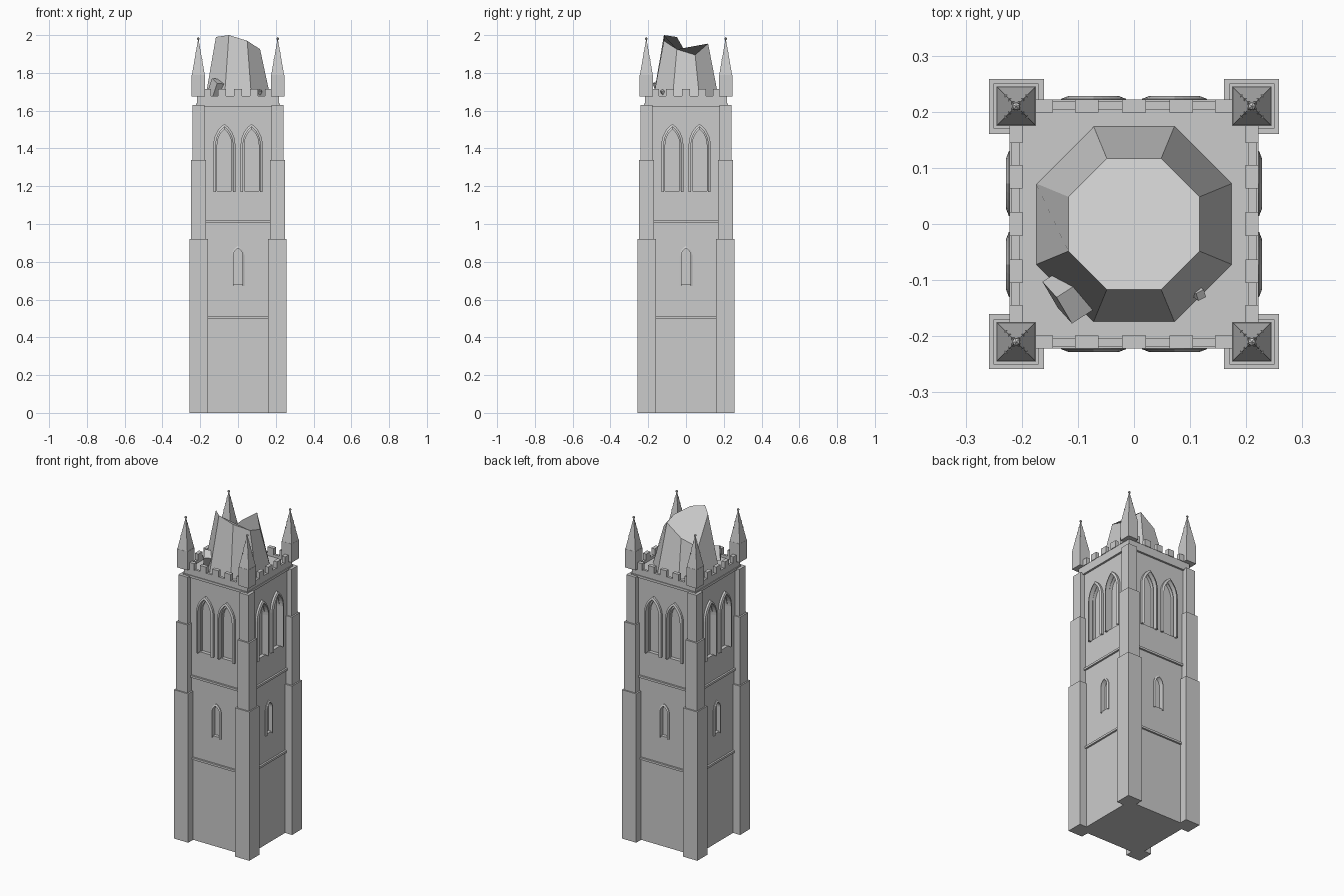
import bpy, bmesh, math
from mathutils import Matrix, Vector

if "Cube" in bpy.data.objects:
    bpy.data.objects.remove(bpy.data.objects["Cube"])

TURNS = [Matrix.Rotation(k * math.pi / 2, 4, 'Z') for k in range(4)]


def finish(name, bm):
    bmesh.ops.recalc_face_normals(bm, faces=bm.faces)
    me = bpy.data.meshes.new(name)
    bm.to_mesh(me)
    bm.free()
    ob = bpy.data.objects.new(name, me)
    bpy.context.collection.objects.link(ob)
    return ob


def box(bm, lo, hi, m=Matrix()):
    lo, hi = Vector(lo), Vector(hi)
    mat = m @ Matrix.Translation((lo + hi) / 2) @ Matrix.Diagonal((*(hi - lo), 1))
    bmesh.ops.create_cube(bm, size=1, matrix=mat)


def cone(bm, sides, r1, r2, z0, z1, m, spin=0):
    mat = m @ Matrix.Translation((0, 0, (z0 + z1) / 2)) @ Matrix.Rotation(spin, 4, 'Z')
    bmesh.ops.create_cone(bm, cap_ends=True, segments=sides, radius1=r1,
                          radius2=r2, depth=z1 - z0, matrix=mat)


def arch(cx, w, z0, zs, h, n=6):
    """Pointed arch outline (x, z), from the lower left round to the lower right."""
    c = (h * h - w * w) / (2 * w)
    r = w + c
    top = math.atan2(h, c)
    right = [(r * math.cos(top * i / n) - c, zs + r * math.sin(top * i / n)) for i in range(n + 1)]
    right = [(w, z0)] + right
    left = [(-x, z) for x, z in right]
    return [(cx + x, z) for x, z in left + right[-2::-1]]


def prism(bm, pts, ya, yb, m):
    a = [bm.verts.new(m @ Vector((x, ya, z))) for x, z in pts]
    b = [bm.verts.new(m @ Vector((x, yb, z))) for x, z in pts]
    bm.faces.new(a)
    bm.faces.new(b[::-1])
    for i in range(len(pts)):
        j = (i + 1) % len(pts)
        bm.faces.new((a[i], b[i], b[j], a[j]))


def band(bm, outer, inner, ya, yb, m):
    """Moulding between two arch outlines, slightly splayed to the wall."""
    rows = [[bm.verts.new(m @ Vector((x, y, z))) for x, z in p]
            for p, y in ((outer, yb), (outer, ya + .005), (inner, ya), (inner, yb))]
    for i in range(len(outer) - 1):
        for k in range(4):
            p, q = rows[k], rows[(k + 1) % 4]
            bm.faces.new((p[i], p[i + 1], q[i + 1], q[i]))
    for i in (0, -1):
        bm.faces.new([r[i] for r in rows])


# Tower body with recessed windows
W = .21
bm = bmesh.new()
box(bm, (-W, -W, 0), (W, W, 1.625))
body = finish("tower_body", bm)

cut, frames = bmesh.new(), bmesh.new()
for m in TURNS:
    for cx in (-.072, .072):
        prism(cut, arch(cx, .045, 1.175, 1.42, .095), -.25, -.188, m)
        band(frames, arch(cx, .058, 1.17, 1.42, .11), arch(cx, .045, 1.17, 1.42, .095), -.228, -.2, m)
        band(frames, arch(cx, .046, 1.17, 1.42, .096), arch(cx, .038, 1.17, 1.42, .082), -.206, -.186, m)
    prism(cut, arch(0, .025, .68, .83, .042), -.25, -.19, m)
    band(frames, arch(0, .034, .672, .83, .053), arch(0, .025, .672, .83, .042), -.219, -.2, m)
cutter = finish("window_cutter", cut)
cutter.hide_render = True
cutter.hide_set(True)
mod = body.modifiers.new("windows", 'BOOLEAN')
mod.operation, mod.solver, mod.object = 'DIFFERENCE', 'EXACT', cutter
finish("window_frames", frames)

# Stepped corner buttresses
bm = bmesh.new()
for m in TURNS:
    for out, inn, z0, z1 in ((.258, .16, 0, .92), (.25, .17, .92, 1.34), (.24, .178, 1.34, 1.63)):
        box(bm, (inn, inn, z0), (out, out, z1), m)
finish("corner_buttresses", bm)

# String courses between buttresses
bm = bmesh.new()
for m in TURNS:
    for z in (.5, 1.005):
        box(bm, (-.172, -.221, z), (.172, -.2, z + .013), m)
finish("string_courses", bm)

# Cornice, roof deck and parapet
bm = bmesh.new()
box(bm, (-.222, -.222, 1.622), (.222, .222, 1.637))
box(bm, (-.205, -.205, 1.637), (.205, .205, 1.66))
for m in TURNS:
    box(bm, (-.218, -.218, 1.637), (.218, -.203, 1.677), m)
finish("parapet", bm)

# Battlements
bm = bmesh.new()
for m in TURNS:
    for x in (-.165, -.084, 0, .084, .165):
        box(bm, (x - .021, -.222, 1.675), (x + .021, -.199, 1.716), m)
finish("battlements", bm)

# Corner pinnacles with crockets and finials
bm = bmesh.new()
for t in TURNS:
    m = t @ Matrix.Translation((.21, .21, 0))
    box(bm, (-.035, -.035, 1.675), (.035, .035, 1.79), m)
    cone(bm, 4, .034 * math.sqrt(2), .003, 1.79, 1.972, m, math.pi / 4)
    cone(bm, 6, .003, .003, 1.965, 1.98, m)
    bmesh.ops.create_icosphere(bm, subdivisions=1, radius=.008,
                               matrix=m @ Matrix.Translation((0, 0, 1.981)))
    for f in (.45, .65, .83):
        d = .034 * (1 - f)
        for sx in (-1, 1):
            for sy in (-1, 1):
                bmesh.ops.create_cube(bm, size=.005, matrix=m @ Matrix.Translation(
                    (sx * d, sy * d, 1.79 + .182 * f)))
finish("pinnacles", bm)

# Broken octagonal spire stump, ragged top heights going round from +x
bm = bmesh.new()
heights = (1.895, 1.955, 1.885, 1.82, 1.99, 2.0, 1.97, 1.925)


def ring(flat, zs):
    r = flat / math.cos(math.pi / 8)
    return [bm.verts.new((r * math.cos((i + .5) * math.pi / 4),
                          r * math.sin((i + .5) * math.pi / 4), z)) for i, z in enumerate(zs)]


low, high = ring(.175, [1.655] * 8), ring(.117, heights)
for i in range(8):
    j = (i + 1) % 8
    bm.faces.new((low[i], low[j], high[j], high[i]))
bm.faces.new(high)
bm.faces.new(low[::-1])
finish("broken_spire", bm)

# Fallen masonry on the roof
bm = bmesh.new()
for pos, size, rot in (((-.118, -.128, 1.718), (.045, .06, .085), (.35, .3, .5)),
                       ((.11, -.12, 1.69), (.016, .016, .04), (.4, .5, .3))):
    m = Matrix.Translation(pos)
    for a, ax in zip(rot, 'XYZ'):
        m = m @ Matrix.Rotation(a, 4, ax)
    bmesh.ops.create_cube(bm, size=1, matrix=m @ Matrix.Diagonal((*size, 1)))
finish("fallen_stones", bm)
